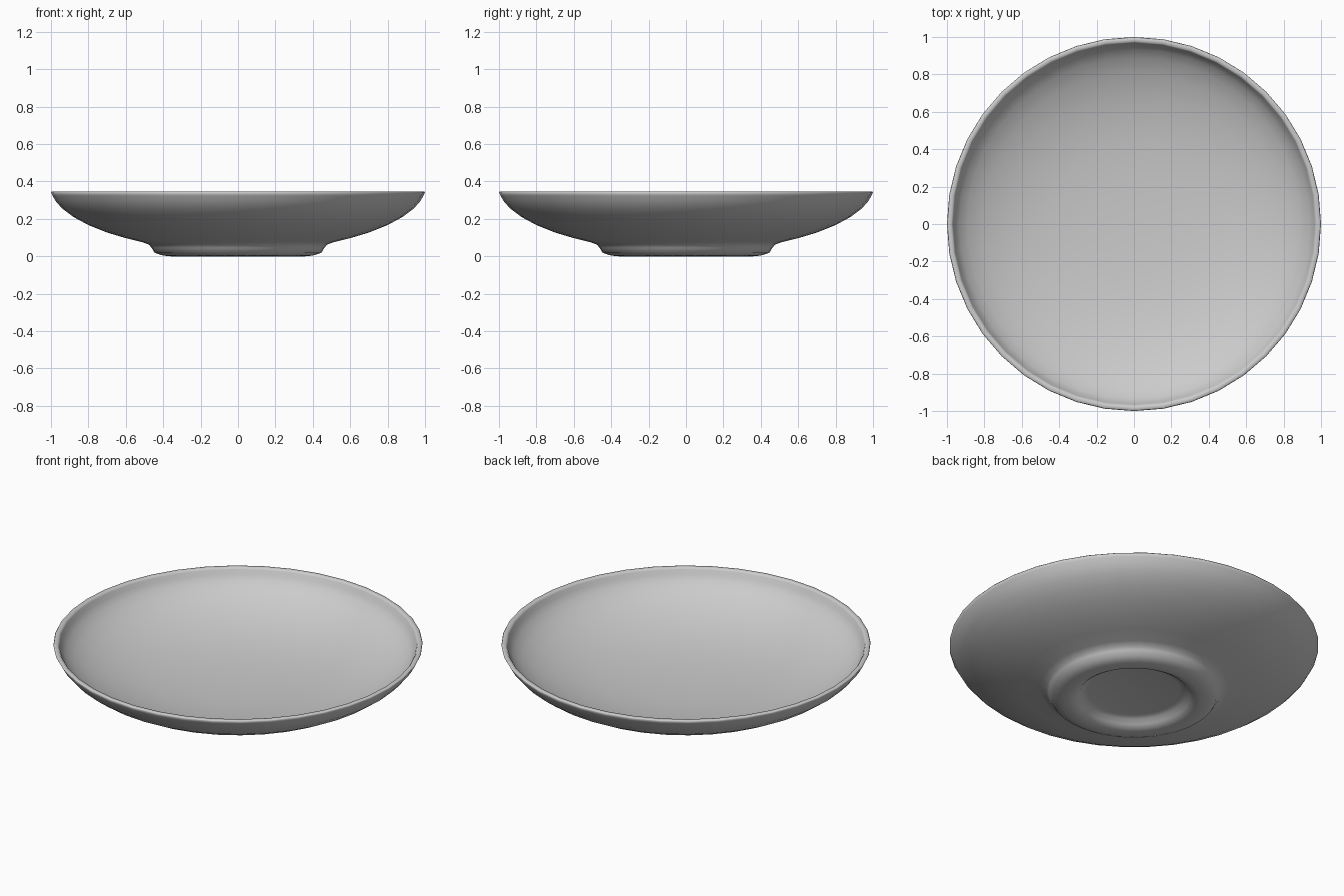
import bpy
import bmesh
import math

if "Cube" in bpy.data.objects:
    bpy.data.objects.remove(bpy.data.objects["Cube"], do_unlink=True)

SEGMENTS = 40

# Glaze material
glaze = bpy.data.materials.new("grey_glaze")
glaze.use_nodes = True
colour = (0.6, 0.6, 0.6, 1)
glaze.diffuse_color = colour
glaze.node_tree.nodes["Principled BSDF"].inputs["Base Color"].default_value = colour


def lathe(name, profile, material):
    """Revolve (radius, height) points about z; both ends close on the axis."""
    bm = bmesh.new()
    verts = [bm.verts.new((r, 0, z)) for r, z in profile]
    edges = [bm.edges.new(pair) for pair in zip(verts, verts[1:])]
    bmesh.ops.spin(bm, geom=verts + edges, cent=(0, 0, 0), axis=(0, 0, 1),
                   angle=math.tau, steps=SEGMENTS, use_duplicate=False)
    bmesh.ops.remove_doubles(bm, verts=bm.verts, dist=1e-4)
    bmesh.ops.recalc_face_normals(bm, faces=bm.faces)
    mesh = bpy.data.meshes.new(name)
    bm.to_mesh(mesh)
    bm.free()
    mesh.materials.append(material)
    obj = bpy.data.objects.new(name, mesh)
    bpy.context.collection.objects.link(obj)
    for poly in mesh.polygons:
        poly.use_smooth = True
    return obj


# Cross-section pieces, from the underside centre round to the inside centre
foot = [(0, 0.05), (0.25, 0.05), (0.285, 0.042), (0.305, 0.02), (0.33, 0.005),
        (0.36, 0), (0.40, 0.004), (0.445, 0.018), (0.462, 0.045), (0.475, 0.062)]
outer_wall = [(0.51, 0.075), (0.60, 0.097), (0.70, 0.127), (0.80, 0.167),
              (0.88, 0.21), (0.94, 0.255), (0.975, 0.295), (0.992, 0.325)]
rim = [(1.0, 0.34), (0.996, 0.345), (0.975, 0.345), (0.968, 0.335)]
inner_wall = [(0.96, 0.31), (0.935, 0.277), (0.89, 0.24), (0.81, 0.198),
              (0.70, 0.158), (0.58, 0.128), (0.45, 0.106), (0.25, 0.09), (0, 0.085)]

dish = lathe("dish", foot + outer_wall + rim + inner_wall, glaze)
